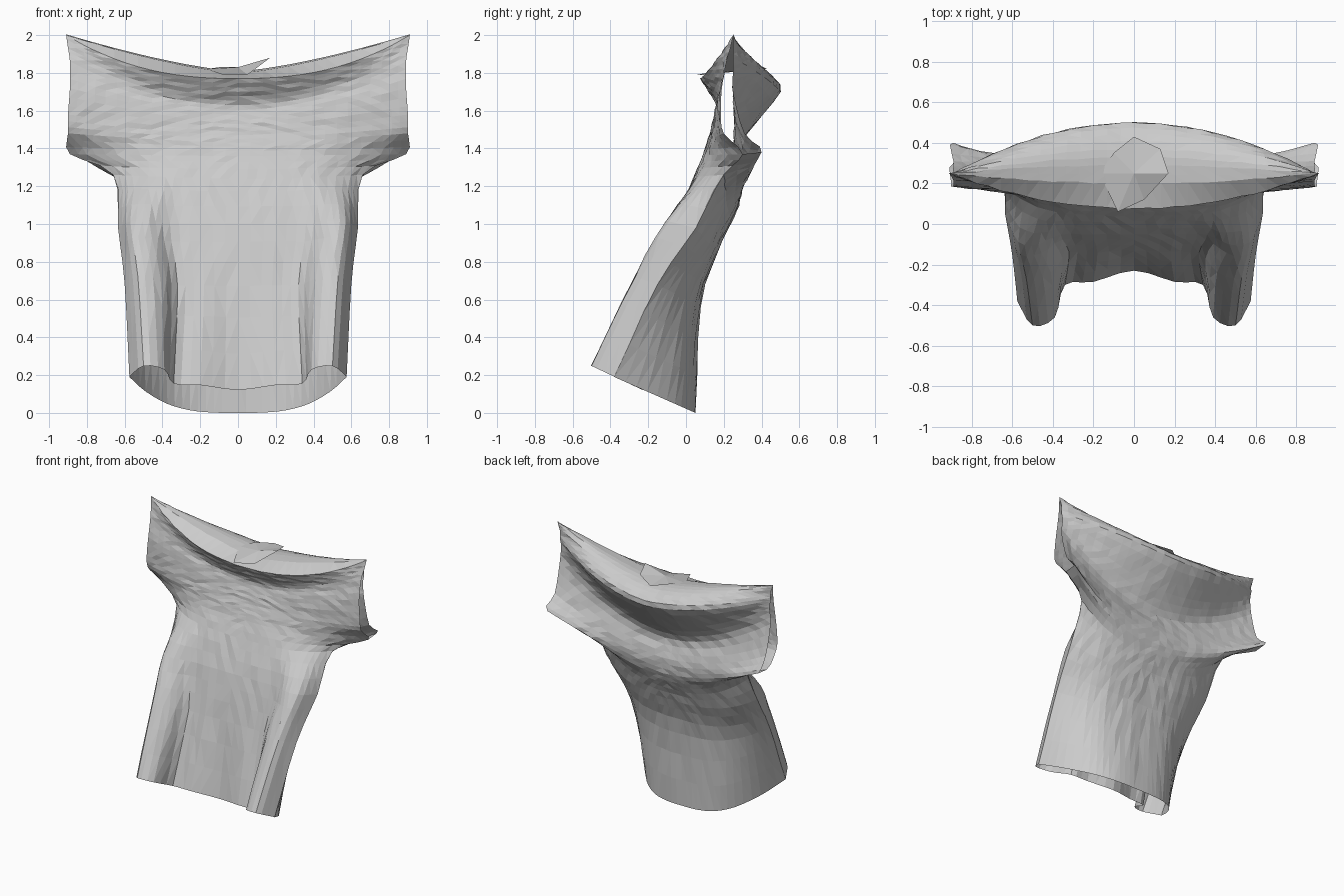
import bpy, bmesh, random
from mathutils import Vector

random.seed(4)
cube = bpy.data.objects.get("Cube")
if cube:
    bpy.data.objects.remove(cube)

cloth = bpy.data.materials.new("light grey cloth")
cloth.use_nodes = True
grey = (0.6, 0.6, 0.6, 1)
cloth.diffuse_color = grey
cloth.node_tree.nodes["Principled BSDF"].inputs["Base Color"].default_value = grey

STEPS = 3
FRACTIONS = (0, .22, .44, .65, .85, 1)


def row(half_width, z_mid, z_side, y_mid, y_side, power_y=2, power_z=1.4):
    """Half a cloth row, from the centre out to the side edge."""
    return [Vector((half_width * f,
                    y_mid + (y_side - y_mid) * f ** power_y,
                    z_mid + (z_side - z_mid) * f ** power_z)) for f in FRACTIONS]


def folded(points, z_base, y_base, tilt):
    """Half a row from plan points, lying in a tilted plane."""
    return [Vector((x, y, z_base + tilt * (y_base - y))) for x, y in points]


def spline(points):
    """Smooth curve passing through all the points."""
    padded = [2 * points[0] - points[1]] + points + [2 * points[-1] - points[-2]]
    out = []
    for a, b, c, d in zip(padded, padded[1:], padded[2:], padded[3:]):
        for k in range(STEPS):
            t = k / STEPS
            out.append(b + (c - a) * t / 2 + (2 * a - 5 * b + 4 * c - d) * t * t / 2
                       + (3 * b - a - 3 * c + d) * t ** 3 / 2)
    return out + [points[-1]]


def sheet(bm, half_rows):
    """Mirror the rows, smooth both ways and skin them with quads."""
    rows = [[Vector((-p.x, p.y, p.z)) for p in reversed(r[1:])] + r for r in half_rows]
    columns = [spline(list(c)) for c in zip(*[spline(r) for r in rows])]
    grid = [[bm.verts.new(p) for p in r] for r in zip(*columns)]
    for low, high in zip(grid, grid[1:]):
        for i in range(len(low) - 1):
            bm.faces.new((low[i], low[i + 1], high[i + 1], high[i]))
    return grid


def finish(bm, name, crumple):
    """Weld seams, crumple the cloth slightly and make a faceted object."""
    bmesh.ops.remove_doubles(bm, verts=bm.verts, dist=.002)
    for v in bm.verts:
        if not v.is_boundary:
            v.co.y += random.uniform(-crumple, crumple)
    bmesh.ops.triangulate(bm, faces=bm.faces)
    bmesh.ops.recalc_face_normals(bm, faces=bm.faces)
    mesh = bpy.data.meshes.new(name)
    bm.to_mesh(mesh)
    bm.free()
    mesh.materials.append(cloth)
    obj = bpy.data.objects.new(name, mesh)
    bpy.context.scene.collection.objects.link(obj)
    return obj


# Back panel: hem, yoke band, curved crease, then the bulge behind the neck
back_rows = [
    row(.575, 0, .19, .05, -.38, 3.2, 3.2),
    row(.60, .56, .68, .075, -.15, 3, 3),
    row(.635, .85, .98, .165, .05, 3, 3),
    row(.66, 1.0, 1.26, .235, .2, 2, 2.4),
    row(.89, 1.1, 1.38, .28, .4, 2.4, 1.7),
    row(.89, 1.22, 1.48, .285, .31, 2, 1.8),
    row(.89, 1.36, 1.7, .255, .25, 2, 1.8),
    row(.88, 1.51, 1.82, .35, .25, 2, 1.8),
    row(.89, 1.7, 1.88, .5, .25, 2, 1.6),
    row(.89, 1.78, 1.94, .44, .25),
    row(.91, 1.81, 2, .33, .25),
    row(.91, 1.8, 2, .2, .25),
]

# Front panel, with a blunt forward fold near each side and an overhanging neck lip
front_rows = [
    folded([(0, -.23), (.2, -.285), (.34, -.3), (.39, -.46), (.5, -.5), (.575, -.38)],
           -.01, .05, .47),
    folded([(0, -.13), (.18, -.14), (.32, -.14), (.41, -.24), (.53, -.27), (.6, -.15)],
           .6, .075, .35),
    folded([(0, -.05), (.2, -.05), (.36, -.05), (.47, -.1), (.57, -.09), (.635, .05)],
           .95, .165, .25),
    row(.66, 1.24, 1.26, .04, .2, 4),
    row(.89, 1.36, 1.37, .09, .3, 3),
    row(.9, 1.43, 1.48, .11, .2),
    row(.9, 1.49, 1.58, .13, .185),
    row(.89, 1.55, 1.72, .145, .19),
    row(.89, 1.63, 1.86, .16, .215, 2, 2),
    row(.9, 1.7, 1.93, .12, .235, 2, 2),
    row(.91, 1.77, 2, .075, .25, 2, 2.4),
]

bm = bmesh.new()
back = sheet(bm, back_rows)
front = sheet(bm, front_rows)

# Side seams and underarms, leaving the sleeves open above
for side in (0, -1):
    for j in range(4 * STEPS):
        bm.faces.new((back[j][side], back[j + 1][side], front[j + 1][side], front[j][side]))

# Top seam from shoulder to shoulder
for i in range(len(back[0]) - 1):
    bm.faces.new((back[-1][i], back[-1][i + 1], front[-1][i + 1], front[-1][i]))
finish(bm, "shirt", .004)

# Loose tongue of cloth lying at the neck
bm = bmesh.new()
rim = [(-.17, .25, 1.82), (-.08, .06, 1.79), (.05, .12, 1.79), (.17, .25, 1.88),
       (.13, .37, 1.85), (0, .43, 1.82), (-.1, .35, 1.83)]
middle = bm.verts.new((0, .25, 1.83))
edge = [bm.verts.new(p) for p in rim]
for a, b in zip(edge, edge[1:] + edge[:1]):
    bm.faces.new((middle, a, b))
finish(bm, "neck_tongue", 0)
